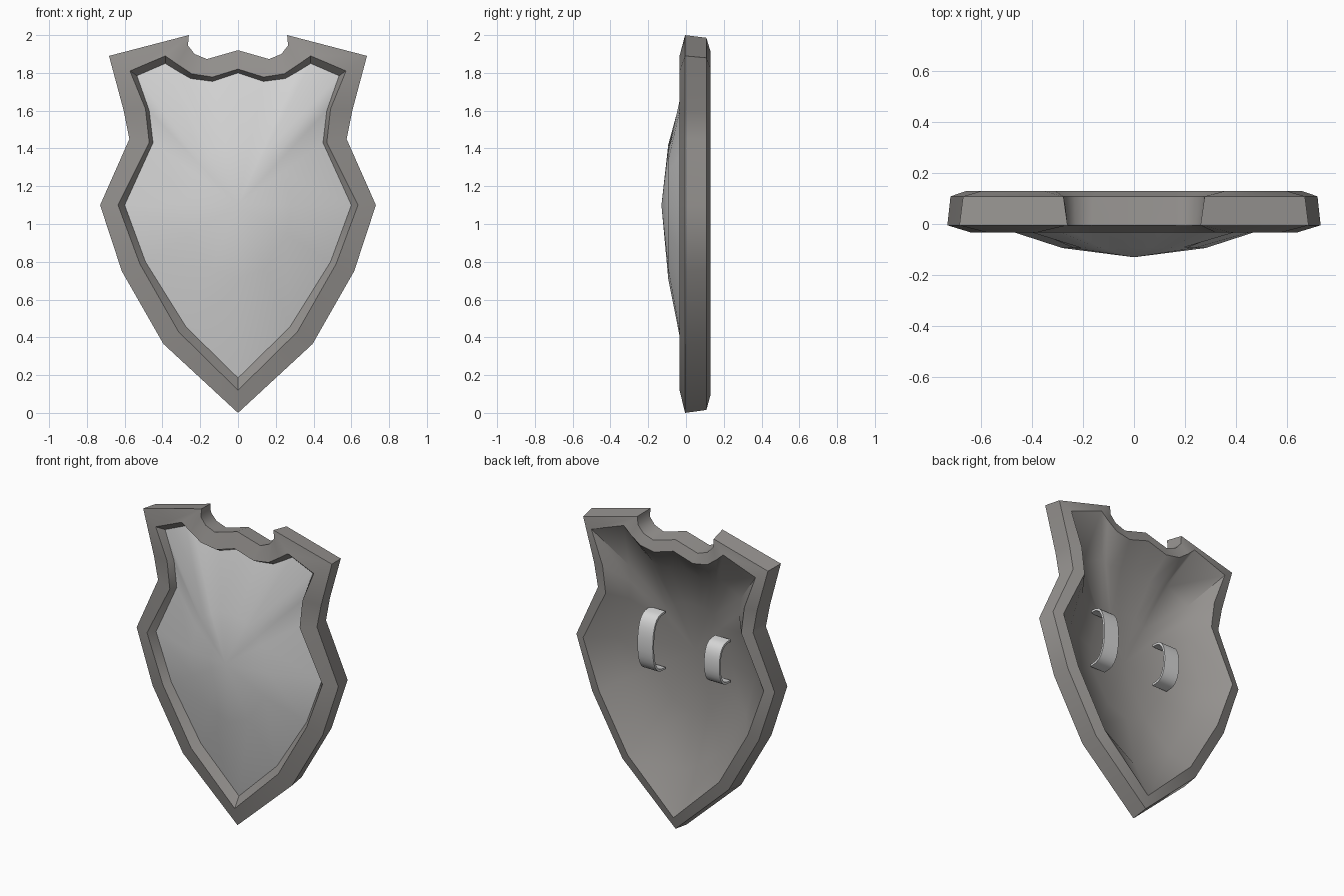
import bpy, bmesh, math

if "Cube" in bpy.data.objects:
    bpy.data.objects.remove(bpy.data.objects["Cube"])

def material(name, rgb):
    m = bpy.data.materials.new(name)
    m.diffuse_color = (*rgb, 1)
    m.use_nodes = True
    m.node_tree.nodes["Principled BSDF"].inputs["Base Color"].default_value = m.diffuse_color
    return m

dark = material("dark_warm_grey", (0.30, 0.287, 0.275))
light = material("light_grey", (0.67, 0.67, 0.67))

# Right-half outlines (x, z), from top centre round to the bottom point
OUTER = [(0, 1.92), (.165, 1.873), (.23, 1.90), (.265, 1.945), (.26, 2.0), (.683, 1.89),
         (.605, 1.60), (.575, 1.45), (.73, 1.10), (.615, .75), (.395, .365), (0, 0)]
INNER = [(0, 1.82), (.135, 1.778), (.245, 1.795), (.32, 1.845), (.385, 1.89), (.572, 1.81),
         (.49, 1.61), (.47, 1.43), (.635, 1.10), (.52, .79), (.315, .43), (0, .12)]
PANEL = [(0, 1.80), (.135, 1.755), (.25, 1.77), (.32, 1.81), (.385, 1.85), (.535, 1.785),
         (.47, 1.60), (.45, 1.43), (.60, 1.10), (.49, .80), (.275, .455), (0, .185)]
CENTRE = (0, 1.10)

def mix(a, b, t):
    return [(p[0] + (q[0] - p[0]) * t, p[1] + (q[1] - p[1]) * t) for p, q in zip(a, b)]

def shrink(half, t):
    return mix([CENTRE] * len(half), half, t)

def oval(half, a, up, down):
    """Points on an oval in the same directions as the outline points."""
    out = []
    for x, z in half:
        dz = z - CENTRE[1]
        k = math.hypot(x / a, dz / (up if dz > 0 else down))
        out.append((x / k, CENTRE[1] + dz / k))
    return out

def ring(half, y):
    full = half + [(-x, z) for x, z in half[-2:0:-1]]
    return [(x, y, z) for x, z in full]

def finish(bm, name, mat, angle):
    me = bpy.data.meshes.new(name)
    bm.to_mesh(me)
    bm.free()
    ob = bpy.data.objects.new(name, me)
    bpy.context.collection.objects.link(ob)
    me.materials.append(mat)
    bpy.ops.object.select_all(action='DESELECT')
    bpy.context.view_layer.objects.active = ob
    ob.select_set(True)
    bpy.ops.object.shade_smooth_by_angle(angle=math.radians(angle))
    return ob

def loft(name, rings, mat, angle):
    """Join rings in order; a ring of one point closes as a fan."""
    bm = bmesh.new()
    vs = [[bm.verts.new(p) for p in r] for r in rings]
    for a, b in zip(vs, vs[1:]):
        n = max(len(a), len(b))
        for i in range(n):
            j = (i + 1) % n
            if len(a) == 1:
                bm.faces.new((a[0], b[j], b[i]))
            elif len(b) == 1:
                bm.faces.new((a[i], a[j], b[0]))
            else:
                bm.faces.new((a[i], a[j], b[j], b[i]))
    return finish(bm, name, mat, angle)

back_edge = mix(OUTER, INNER, .8)
mid = oval(PANEL, .28, .32, .39)
back_outer = mix(shrink(back_edge, .8), oval(back_edge, .49, .56, .68), .5)

# Thick bevelled rim
loft("rim", [ring(PANEL, .01), ring(INNER, -.034), ring(OUTER, -.005),
             ring(mix(OUTER, INNER, .13), .108), ring(back_edge, .13)], dark, 44)

# Domed front panel
loft("front_panel", [[(0, -.13, 1.10)], ring(mid, -.094), ring(PANEL, .01)], light, 50)

# Hollow back
loft("back_lining", [ring(back_edge, .13), ring(back_outer, .01),
                     ring(mid, -.068), [(0, -.1, 1.10)]], dark, 50)

# Two arched arm straps
def strap(name, x, y0, z, half_h, depth, width):
    bm = bmesh.new()
    n, t = 16, .014
    rows = []
    for i in range(n + 1):
        a = math.pi * (i / n - .5)
        c, s = max(math.cos(a), 0) ** .6, math.sin(a)
        s = math.copysign(abs(s) ** .9, s)
        yo, zo = y0 + depth * c, z + half_h * s
        yi, zi = y0 + (depth - t) * c, z + (half_h - t) * s
        rows.append([bm.verts.new(p) for p in (
            (x - width / 2, yo, zo), (x + width / 2, yo, zo),
            (x + width / 2, yi, zi), (x - width / 2, yi, zi))])
    for a, b in zip(rows, rows[1:]):
        for k in range(4):
            m = (k + 1) % 4
            bm.faces.new((a[k], a[m], b[m], b[k]))
    bm.faces.new(rows[0])
    bm.faces.new(rows[-1])
    bmesh.ops.recalc_face_normals(bm, faces=bm.faces)
    return finish(bm, name, light, 40)

strap("arm_strap", .24, -.05, 1.14, .19, .13, .11)
strap("hand_strap", -.235, -.045, 1.133, .14, .115, .11)
